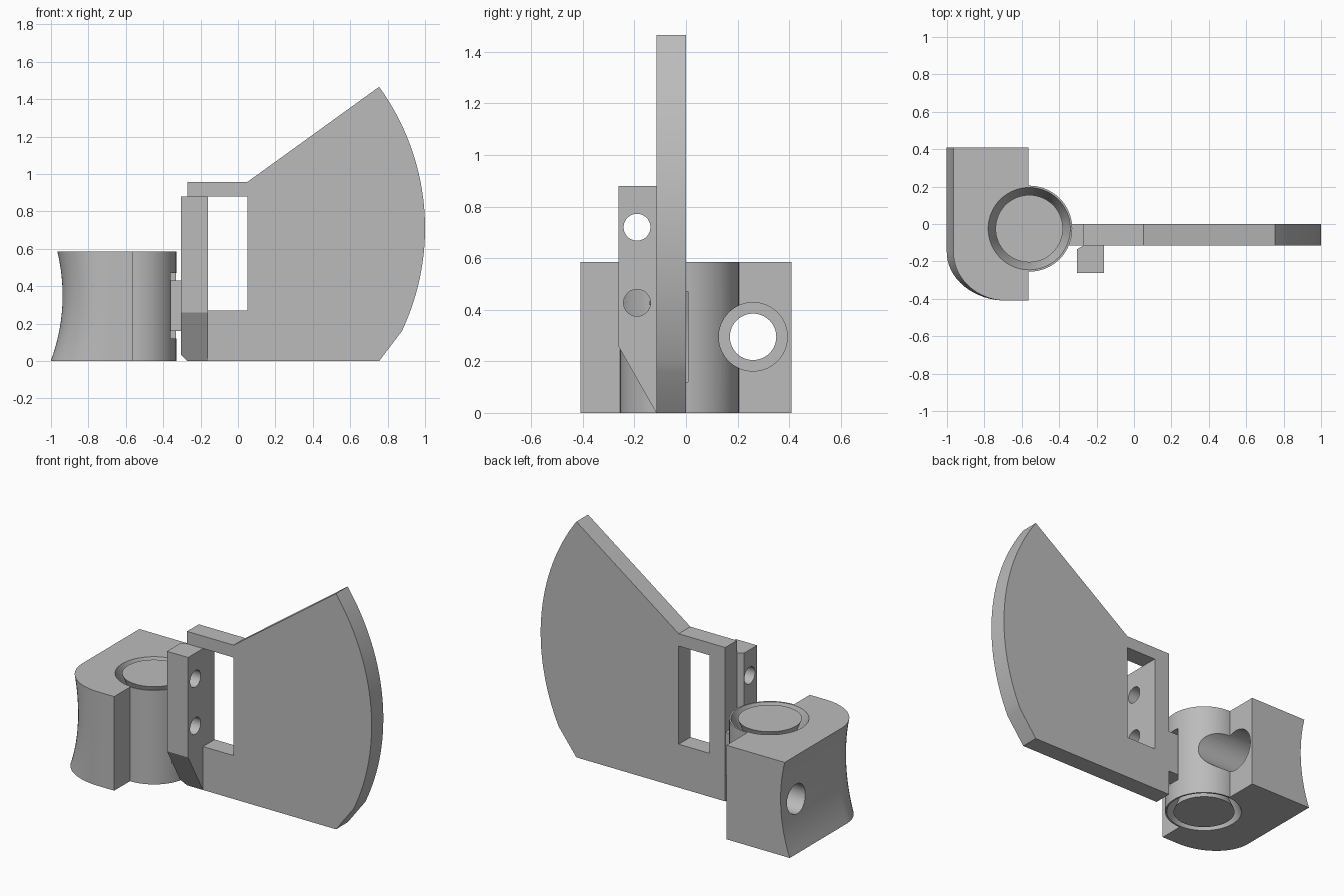
import bpy, bmesh, math

if "Cube" in bpy.data.objects:
    bpy.data.objects.remove(bpy.data.objects["Cube"], do_unlink=True)

GREY = bpy.data.materials.new("plain_grey")
GREY.use_nodes = True
GREY.diffuse_color = (0.5, 0.5, 0.5, 1)
GREY.node_tree.nodes["Principled BSDF"].inputs["Base Color"].default_value = (0.5, 0.5, 0.5, 1)

HEIGHT = 0.585
HINGE = (-0.56, -0.025)


def loft(name, rings):
    """Closed solid through a list of equal-length rings of points."""
    bm = bmesh.new()
    loops = [[bm.verts.new(p) for p in ring] for ring in rings]
    for a, b in zip(loops, loops[1:]):
        for i in range(len(a)):
            j = (i + 1) % len(a)
            bm.faces.new((a[i], a[j], b[j], b[i]))
    bm.faces.new(loops[0])
    bm.faces.new(loops[-1])
    bmesh.ops.recalc_face_normals(bm, faces=bm.faces)
    mesh = bpy.data.meshes.new(name)
    bm.to_mesh(mesh)
    bm.free()
    mesh.materials.append(GREY)
    obj = bpy.data.objects.new(name, mesh)
    bpy.context.collection.objects.link(obj)
    return obj


def prism(name, outline, axis, lo, hi):
    """Outline extruded along the x, y or z axis."""
    place = {"x": lambda p, t: (t, p[0], p[1]),
             "y": lambda p, t: (p[0], t, p[1]),
             "z": lambda p, t: (p[0], p[1], t)}[axis]
    return loft(name, [[place(p, t) for p in outline] for t in (lo, hi)])


def circle(centre, radius, n=64):
    return [(centre[0] + radius * math.cos(2 * math.pi * i / n),
             centre[1] + radius * math.sin(2 * math.pi * i / n)) for i in range(n)]


def rect(x0, y0, x1, y1):
    return [(x0, y0), (x1, y0), (x1, y1), (x0, y1)]


def turned(name, profile):
    """Solid of revolution about the hinge axis from (radius, z) pairs."""
    return loft(name, [[(x, y, z) for x, y in circle(HINGE, r)] for r, z in profile])


def boolean(target, tool, operation="DIFFERENCE"):
    mod = target.modifiers.new(operation, "BOOLEAN")
    mod.operation, mod.solver, mod.object = operation, "EXACT", tool
    bpy.context.view_layer.objects.active = target
    bpy.ops.object.modifier_apply(modifier=mod.name)
    bpy.data.objects.remove(tool, do_unlink=True)


# Clamp block: concave outer side that fades out around the rounded corner
def block_ring(z):
    side = -1 + 0.062 - (1 - math.sqrt(1 - (z - 0.35) ** 2))
    corner, front, y0 = -0.68, -0.41, -0.15
    ring = [(-0.565, 0.41, z), (side, 0.41, z)]
    for i in range(17):
        a = math.pi / 2 * i / 16
        ring.append((corner + (side - corner) * math.cos(a),
                     y0 + (front - y0) * math.sin(a), z))
    return ring + [(-0.565, front, z)]


body = loft("hinge_block", [block_ring(HEIGHT * i / 20) for i in range(21)])
boolean(body, prism("barrel", circle(HINGE, 0.23), "z", 0, HEIGHT), "UNION")

# Waisted socket, screw hole with counterbore, and slot for the tab
boolean(body, turned("socket_cut", [(0.224, -0.01), (0.14, 0.2), (0.14, HEIGHT - 0.2),
                                    (0.224, HEIGHT + 0.01)]))
boolean(body, prism("screw_cut", circle((0.26, 0.295), 0.09), "x", -1.2, -0.3))
boolean(body, prism("counterbore_cut", circle((0.26, 0.295), 0.133), "x", -0.8, -0.2))
boolean(body, prism("slot_cut", rect(HINGE[0], -0.14, -0.2, 0.008), "z", 0.12, 0.47))

# Captive pin and the tab that joins it to the plate
pin = turned("hinge_pin", [(0.18, 0), (0.1, 0.2), (0.1, HEIGHT - 0.2), (0.18, HEIGHT)])
tab = prism("hinge_tab", rect(HINGE[0], 0.16, -0.26, 0.43), "y", -0.114, -0.001)

# Fan-shaped plate with a window
outline = [(-0.27, 0), (0.755, 0)]
for i in range(33):
    a = math.radians(-25.3 + (36 + 25.3) * i / 32)
    outline.append((-0.286 + 1.286 * math.cos(a), 0.71 + 1.286 * math.sin(a)))
outline += [(0.05, 0.957), (-0.27, 0.957)]
plate = prism("fan_plate", outline, "y", -0.115, 0)
boolean(plate, prism("window_cut", rect(-0.16, 0.27, 0.05, 0.88), "y", -0.3, 0.2))

# Mounting strip with a sloped foot and two cross holes
strip = prism("mounting_strip", [(-0.16, -0.262), (-0.305, -0.262), (-0.305, -0.135),
                                 (-0.27, -0.115), (-0.27, -0.11), (-0.16, -0.11)], "z", 0, 0.88)
boolean(strip, prism("foot_cut", [(-0.4, 0.501), (-0.06, -0.097), (-0.4, -0.097)], "x", -0.5, 0))
for z in (0.427, 0.72):
    boolean(strip, prism("hole_cut", circle((-0.19, z), 0.052, 48), "x", -0.5, 0))

# Smooth the curved walls, keep the edges crisp
for obj in (body, pin, tab, plate, strip):
    bpy.ops.object.select_all(action="DESELECT")
    obj.select_set(True)
    bpy.context.view_layer.objects.active = obj
    bpy.ops.object.shade_smooth_by_angle(angle=math.radians(25))
